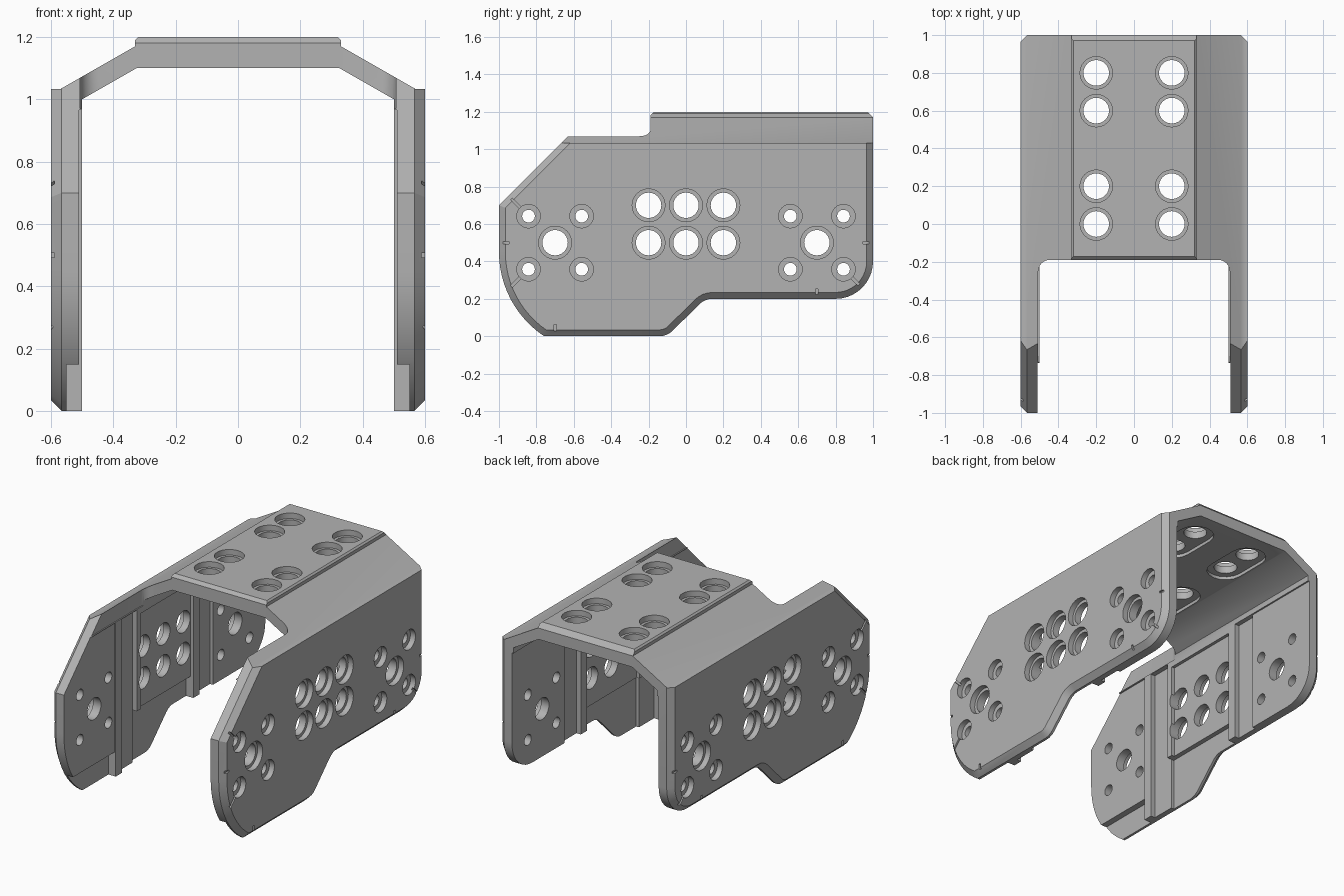
import bpy, bmesh, math
from mathutils import Vector

cube = bpy.data.objects.get("Cube")
if cube:
    bpy.data.objects.remove(cube, do_unlink=True)

gray = bpy.data.materials.new("metal_gray")
gray.use_nodes = True
gray.diffuse_color = (0.45, 0.45, 0.45, 1)
gray.node_tree.nodes["Principled BSDF"].inputs["Base Color"].default_value = gray.diffuse_color


def place(axis, u, v, w):
    return {"x": (w, u, v), "y": (u, w, v), "z": (u, v, w)}[axis]


def inset(pts, d):
    """Shrink a counter-clockwise outline by d with mitred corners."""
    out = []
    for i, p in enumerate(pts):
        p = Vector(p)
        e1 = (p - Vector(pts[i - 1])).normalized()
        e2 = (Vector(pts[(i + 1) % len(pts)]) - p).normalized()
        n1, n2 = Vector((-e1.y, e1.x)), Vector((-e2.y, e2.x))
        out.append(p + (n1 + n2) * d / (1 + n1.dot(n2)))
    return out


def prism(bm, axis, pts, a, b, chamfer=0):
    layers = [(a, pts), (b, pts)]
    if chamfer:
        small = inset(pts, chamfer)
        layers = [(a, small), (a + chamfer, pts), (b - chamfer, pts), (b, small)]
    rings = [[bm.verts.new(place(axis, p[0], p[1], w)) for p in loop] for w, loop in layers]
    faces = [bm.faces.new(rings[0]), bm.faces.new(rings[-1])]
    n = len(pts)
    for r, s in zip(rings, rings[1:]):
        for i in range(n):
            j = (i + 1) % n
            faces.append(bm.faces.new((r[i], r[j], s[j], s[i])))
    bmesh.ops.recalc_face_normals(bm, faces=faces)


def arc(cx, cy, r, a0, a1, n):
    return [(cx + r * math.cos(math.radians(a0 + (a1 - a0) * i / n)),
             cy + r * math.sin(math.radians(a0 + (a1 - a0) * i / n))) for i in range(n + 1)]


def disc(bm, axis, u, v, r, a, b):
    prism(bm, axis, arc(u, v, r, 0, 345, 23), a, b)


def rect(u0, u1, v0, v1):
    return [(u0, v0), (u1, v0), (u1, v1), (u0, v1)]


def make(name, bm):
    mesh = bpy.data.meshes.new(name)
    bm.to_mesh(mesh)
    bm.free()
    ob = bpy.data.objects.new(name, mesh)
    bpy.context.collection.objects.link(ob)
    return ob


def combine(target, bm, operation="DIFFERENCE"):
    tool = make("cutter", bm)
    tool.hide_render = True
    mod = target.modifiers.new("cut", "BOOLEAN")
    mod.operation, mod.solver, mod.object = operation, "EXACT", tool
    bpy.context.view_layer.objects.active = target
    bpy.ops.object.modifier_apply(modifier=mod.name)
    bpy.data.objects.remove(tool, do_unlink=True)


# Arched outer body
bm = bmesh.new()
half = [(0.6, -0.1), (0.6, 1.033), (0.57, 1.033), (0.33, 1.17), (0.33, 1.19), (0.32, 1.2)]
prism(bm, "y", half + [(-x, z) for x, z in reversed(half)], -1.2, 1.2)
body = make("bracket_body", bm)

# Side outline with chamfered rim
outline = [(-1, 0.7)] + arc(-0.46, 0.45, 0.54, 180, 236.4, 12)
outline += arc(-0.142, 0.1, 0.1, 270, 315, 4) + arc(0.142, 0.1, 0.1, 135, 90, 4)
outline += arc(0.8, 0.4, 0.2, 270, 360, 10) + [(1, 1.3), (-0.4, 1.3)]
bm = bmesh.new()
prism(bm, "x", outline, -0.6, 0.6, 0.034)
combine(body, bm, "INTERSECT")

# Hollow interior
bm = bmesh.new()
inner = [(0.5, -0.2), (0.5, 1.0), (0.325, 1.1)]
prism(bm, "y", inner + [(-x, z) for x, z in reversed(inner)], -1.5, 1.5)
combine(body, bm)

# Open front of the roof with rounded corners
bm = bmesh.new()
slot = [(0.507, -1.5)] + arc(0.447, -0.25, 0.06, 0, 90, 6)
prism(bm, "z", slot + [(-x, y) for x, y in reversed(slot)], 0.97, 1.5)
combine(body, bm)

# Chamfers on the front and back edges of the roof plate
bm = bmesh.new()
prism(bm, "x", [(-0.2, 1.171), (-0.15, 1.221), (-0.2, 1.221)], -0.4, 0.4)
prism(bm, "x", [(1.01, 1.161), (1.01, 1.221), (0.95, 1.221)], -0.4, 0.4)
combine(body, bm)

# Recessed panels, channels and bottom pockets on the inner walls
panels = [(-1.1, -0.5, 0.15, 0.965, 0.51), (-1.1, -0.5, -0.1, 0.15, 0.55),
          (-0.44, -0.29, -0.1, 0.965, 0.53), (-0.25, 0.27, 0.33, 0.93, 0.52),
          (-0.29, 0.27, -0.1, 0.33, 0.55), (0.33, 0.48, -0.1, 0.965, 0.53),
          (0.48, 1.1, -0.1, 0.965, 0.51)]
for y0, y1, z0, z1, depth in panels:
    bm = bmesh.new()
    for side in (-1, 1):
        prism(bm, "x", rect(y0, y1, z0, z1), side * 0.4, side * depth)
    combine(body, bm)

# Recesses under the roof around each pair of holes
bm = bmesh.new()
for x in (-0.2, 0.2):
    for y in (0.1, 0.7):
        prism(bm, "z", arc(x, y + 0.1, 0.11, 0, 180, 8) + arc(x, y - 0.1, 0.11, 180, 360, 8), 1.0, 1.12)
combine(body, bm)

# Holes: position, through radius, counterbore radius
side_holes = [(y, z, 0.068, 0.088) for y in (-0.2, 0, 0.2) for z in (0.5, 0.7)]
for c in (-0.7, 0.7):
    side_holes.append((c, 0.5, 0.068, 0.088))
    side_holes += [(c + dy, 0.5 + dz, 0.034, 0.063) for dy in (-0.142, 0.142) for dz in (-0.142, 0.142)]
roof_holes = [(x, y) for x in (-0.2, 0.2) for y in (0, 0.2, 0.6, 0.8)]

through, bores = bmesh.new(), bmesh.new()
for y, z, r, bore in side_holes:
    disc(through, "x", y, z, r, -0.8, 0.8)
    for side in (-1, 1):
        disc(bores, "x", y, z, bore, side * 0.565, side * 0.8)
for x, y in roof_holes:
    disc(through, "z", x, y, 0.068, 1.0, 1.4)
    disc(bores, "z", x, y, 0.086, 1.165, 1.4)
combine(body, through)
combine(body, bores)

# Small alignment notches around the outer rims: centre, direction
notches = [(-0.965, 0.5, 0), (0.965, 0.5, 0), (-0.7, 0.045, 90), (0.7, 0.235, 90),
           (-0.91, 0.71, 135), (-0.91, 0.29, 45), (0.9, 0.3, 135)]
bm = bmesh.new()
for y, z, angle in notches:
    d = Vector((math.cos(math.radians(angle)), math.sin(math.radians(angle))))
    n = Vector((-d.y, d.x)) * 0.007
    d = d * (0.035 if angle in (45, 135) else 0.018)
    c = Vector((y, z))
    for side in (-1, 1):
        prism(bm, "x", [c - d - n, c + d - n, c + d + n, c - d + n], side * 0.588, side * 0.7)
combine(body, bm)

# Finish
body.data.materials.clear()
body.data.materials.append(gray)
for p in body.data.polygons:
    p.material_index = 0
bpy.ops.object.select_all(action="DESELECT")
body.select_set(True)
bpy.context.view_layer.objects.active = body
bpy.ops.object.shade_smooth_by_angle(angle=math.radians(30))
